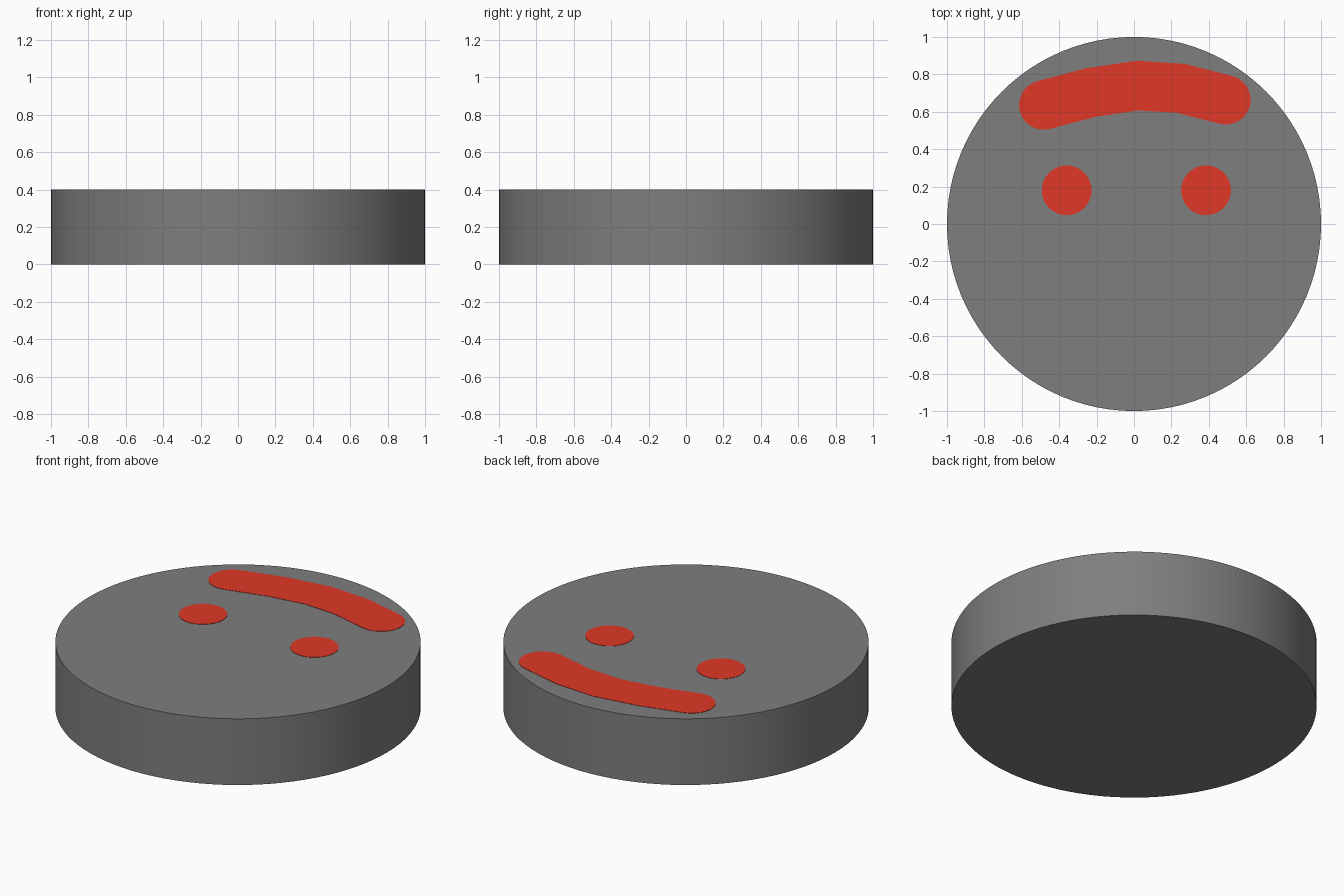
import bpy, bmesh, math
from mathutils import Vector

if "Cube" in bpy.data.objects:
    bpy.data.objects.remove(bpy.data.objects["Cube"])

TOP = 0.4


def material(name, color):
    m = bpy.data.materials.new(name)
    m.diffuse_color = (*color, 1)
    m.use_nodes = True
    m.node_tree.nodes["Principled BSDF"].inputs["Base Color"].default_value = m.diffuse_color
    return m


grey = material("grey", (0.21, 0.21, 0.21))
red = material("red", (0.75, 0.04, 0.02))


def circle(cx, cy, r, n):
    return [(cx + r * math.cos(2 * math.pi * i / n),
             cy + r * math.sin(2 * math.pi * i / n)) for i in range(n)]


def prism(name, outline, z0, z1, mat):
    """Extrude a counter-clockwise outline from z0 up to z1."""
    bm = bmesh.new()
    low = [bm.verts.new((x, y, z0)) for x, y in outline]
    high = [bm.verts.new((x, y, z1)) for x, y in outline]
    bm.faces.new(low[::-1])
    bm.faces.new(high)
    n = len(outline)
    for i in range(n):
        j = (i + 1) % n
        bm.faces.new((low[i], low[j], high[j], high[i]))
    me = bpy.data.meshes.new(name)
    bm.to_mesh(me)
    bm.free()
    me.materials.append(mat)
    ob = bpy.data.objects.new(name, me)
    bpy.context.collection.objects.link(ob)
    bpy.ops.object.select_all(action='DESELECT')
    ob.select_set(True)
    bpy.context.view_layer.objects.active = ob
    bpy.ops.object.shade_smooth_by_angle(angle=math.radians(30))
    return ob


def stroke(path, r, cap=12):
    """Counter-clockwise outline of a thick bent line with round ends."""
    p = [Vector(q) for q in path]
    dirs = [(b - a).normalized() for a, b in zip(p, p[1:])]

    def side(sign):
        out = []
        for i in range(1, len(p) - 1):
            a, b = dirs[i - 1], dirs[i]
            t = (a + b).normalized()
            out.append(p[i] + Vector((-t.y, t.x)) * sign * r / t.dot(a))
        return out

    def end(c, d):
        a0 = math.atan2(d.y, d.x) - math.pi / 2
        return [c + r * Vector((math.cos(a0 + math.pi * k / cap),
                                math.sin(a0 + math.pi * k / cap)))
                for k in range(cap + 1)]

    pts = side(-1) + end(p[-1], dirs[-1]) + side(1)[::-1] + end(p[0], -dirs[0])
    return [tuple(v) for v in pts]


# Round disc body
prism("disc", circle(0, 0, 1, 96), 0, TOP, grey)

# Thin painted plates on the top face
z0, z1 = TOP - 0.002, TOP + 0.002
prism("left_eye", circle(-0.36, 0.18, 0.133, 40), z0, z1, red)
prism("right_eye", circle(0.385, 0.18, 0.133, 40), z0, z1, red)
mouth_path = [(-0.483, 0.636), (-0.23, 0.703), (0.02, 0.74), (0.25, 0.725), (0.492, 0.664)]
prism("mouth", stroke(mouth_path, 0.132), z0, z1, red)
